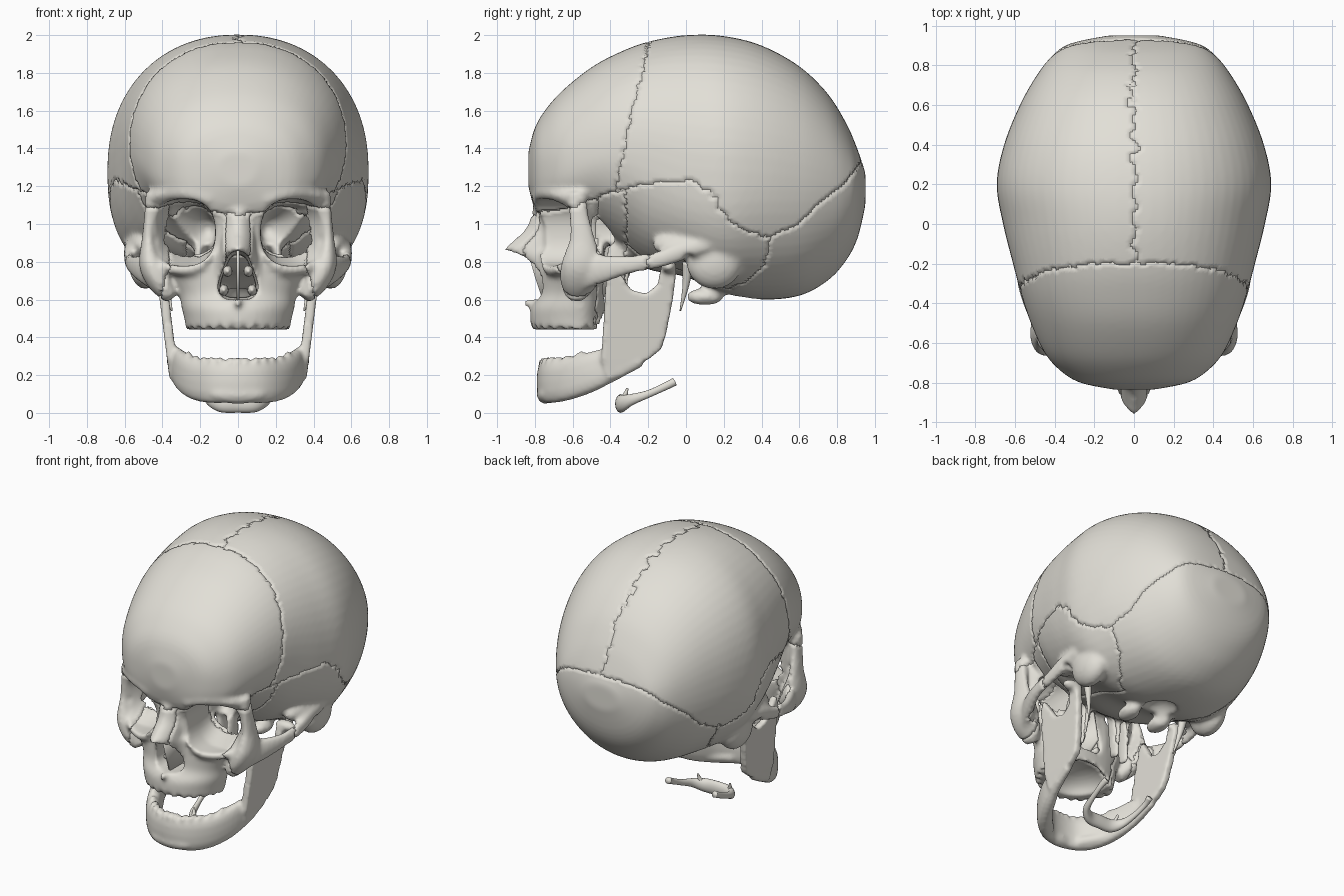
import bpy, bmesh, math
from mathutils import Vector, Matrix, noise

if "Cube" in bpy.data.objects:
    bpy.data.objects.remove(bpy.data.objects["Cube"])

BONE = bpy.data.materials.new("bone")
BONE.diffuse_color = (.76, .74, .68, 1)
BONE.use_nodes = True
BONE.node_tree.nodes["Principled BSDF"].inputs["Base Color"].default_value = BONE.diffuse_color


def spline(pts, n=5):
    """Catmull-Rom curve through tuples of any length."""
    out = []
    for i in range(len(pts) - 1):
        a, b, c, d = pts[max(i - 1, 0)], pts[i], pts[i + 1], pts[min(i + 2, len(pts) - 1)]
        for k in range(n):
            t = k / n
            out.append(tuple(q + .5 * t * (r - p + t * (2 * p - 5 * q + 4 * r - s + t * (3 * (q - r) + s - p)))
                             for p, q, r, s in zip(a, b, c, d)))
    return out + [tuple(pts[-1])]


def lerp(t, pts):
    if t <= pts[0][0]:
        return pts[0][1]
    for (a, u), (b, v) in zip(pts, pts[1:]):
        if t <= b:
            return u + (v - u) * (t - a) / (b - a)
    return pts[-1][1]


def mirror(pts, s):
    return [(p[0] * s, *p[1:]) for p in pts]


def oval(n, e_up=2.0, e_low=2.0):
    out = []
    for i in range(n):
        c, s = math.cos(2 * math.pi * i / n), math.sin(2 * math.pi * i / n)
        e = 2 / (e_up if s > 0 else e_low)
        out.append((math.copysign(abs(c) ** e, c), math.copysign(abs(s) ** e, s)))
    return out


def loft(bm, rings):
    vs = [[bm.verts.new(p) for p in r] for r in rings]
    n = len(vs[0])
    for a, b in zip(vs, vs[1:]):
        for i in range(n):
            bm.faces.new((a[i], a[(i + 1) % n], b[(i + 1) % n], b[i]))
    bm.faces.new(vs[0])
    bm.faces.new(vs[-1][::-1])


def tube(bm, path, up=(0, 0, 1), e=2.0, n=5):
    """Path points are (x, y, z, half width, half height)."""
    pts, rings = spline(path, n), []
    for i, p in enumerate(pts):
        t = (Vector(pts[min(i + 1, len(pts) - 1)][:3]) - Vector(pts[max(i - 1, 0)][:3])).normalized()
        side = t.cross(Vector(up)).normalized()
        top = side.cross(t)
        rings.append([Vector(p[:3]) + side * c * p[3] + top * s * p[4] for c, s in oval(16, e, e)])
    loft(bm, rings)


def ball(bm, c, r, seg=20):
    bmesh.ops.create_uvsphere(bm, u_segments=seg, v_segments=seg // 2, radius=1,
                              matrix=Matrix.Translation(c) @ Matrix.Diagonal((*r, 1)))


def link(me, name):
    me.shade_smooth()
    if not me.materials:
        me.materials.append(BONE)
    ob = bpy.data.objects.new(name, me)
    bpy.context.collection.objects.link(ob)
    return ob


def make(bm, name):
    bmesh.ops.recalc_face_normals(bm, faces=bm.faces[:])
    me = bpy.data.meshes.new(name)
    bm.to_mesh(me)
    bm.free()
    return link(me, name)


def fuse(ob, cutters, voxel, smooth):
    """Merge overlapping solids, cut the cavities, smooth; return the mesh."""
    def remesh():
        m = ob.modifiers.new("remesh", 'REMESH')
        m.mode, m.voxel_size, m.use_smooth_shade = 'VOXEL', voxel, True
    remesh()
    for c in cutters:
        m = ob.modifiers.new("cut", 'BOOLEAN')
        m.operation, m.solver, m.object = 'DIFFERENCE', 'EXACT', c
    if cutters:
        remesh()
    m = ob.modifiers.new("smooth", 'SMOOTH')
    m.factor, m.iterations = .5, smooth
    bpy.context.view_layer.update()
    dg = bpy.context.evaluated_depsgraph_get()
    me = bpy.data.meshes.new_from_object(ob.evaluated_get(dg))
    if len(me.polygons) == 0:
        me = ob.data.copy()
    for o in [ob, *cutters]:
        bpy.data.objects.remove(o)
    return me


# Braincase: y, bottom, widest height, top, half width, lower roundness
bm = bmesh.new()
sections = [(-.835, 1.2, 1.3, 1.38, .10, 2), (-.80, 1.08, 1.3, 1.51, .27, 2.6), (-.74, 1.02, 1.3, 1.61, .37, 2.6),
            (-.65, 1.0, 1.32, 1.71, .45, 2.4), (-.5, .95, 1.35, 1.83, .52, 2), (-.35, .85, 1.38, 1.91, .57, 2),
            (-.2, .76, 1.36, 1.965, .61, 2.3), (0, .72, 1.3, 2.0, .66, 2.6), (.2, .63, 1.28, 1.995, .692, 2.5),
            (.4, .6, 1.27, 1.945, .655, 2.2), (.6, .62, 1.25, 1.835, .575, 2.1), (.75, .70, 1.22, 1.69, .49, 2),
            (.85, .81, 1.2, 1.53, .41, 2), (.91, .93, 1.2, 1.39, .32, 2), (.95, 1.1, 1.18, 1.27, .13, 2)]
loft(bm, [[(w * c, y, zm + s * ((zt - zm) if s > 0 else (zm - zb))) for c, s in oval(64, 2.2, e)]
          for y, zb, zm, zt, w, e in spline(sections)])

# Upper jaw and nose blocks: z, front y, half width
jaw = [(.44, -.82, .275), (.5, -.825, .285), (.56, -.82, .30), (.63, -.78, .31), (.72, -.77, .35), (.8, -.765, .39),
       (.9, -.75, .42), (1.0, -.76, .435), (1.1, -.80, .44), (1.2, -.81, .40)]
loft(bm, [[(w * c, -.56 + s * (.13 if s > 0 else -.56 - f), z) for c, s in oval(40)] for z, f, w in spline(jaw)])
nose = [(.66, -.79, .17), (.74, -.81, .155), (.8, -.865, .13), (.86, -.96, .105), (.91, -.915, .10),
        (.98, -.845, .095), (1.08, -.81, .10)]
loft(bm, [[(w * c, -.70 + s * (.1 if s > 0 else -.70 - f), z) for c, s in oval(32, 2, 1.7)]
          for z, f, w in spline(nose)])
tube(bm, [(0, -.74, .6, .03, .025), (0, -.8, .59, .025, .025), (0, -.86, .575, .012, .015)])

for s in (1, -1):
    # Cheekbone, arch and orbital rims
    tube(bm, mirror([(.455, -.58, 1.17, .035, .05), (.468, -.565, 1.03, .03, .055), (.475, -.55, .92, .035, .07),
                     (.46, -.55, .79, .065, .11), (.41, -.57, .69, .065, .10), (.35, -.59, .61, .04, .05)], s),
         up=(0, 1, 0))
    tube(bm, mirror([(.43, -.56, .74, .05, .10), (.51, -.43, .765, .035, .075), (.56, -.3, .785, .027, .05),
                     (.575, -.15, .81, .027, .045), (.57, -.02, .855, .035, .05), (.56, .12, .89, .04, .04)], s))
    tube(bm, mirror([(.46, -.56, .80, .04, .04), (.34, -.66, .765, .04, .035), (.22, -.725, .77, .035, .035),
                     (.14, -.75, .86, .03, .035)], s))
    tube(bm, mirror([(.46, -.57, 1.12, .03, .035), (.41, -.65, 1.15, .035, .035), (.28, -.75, 1.17, .04, .035),
                     (.14, -.785, 1.13, .035, .035)], s))
    # Ear root, mastoid, condyle and pterygoid plates
    ball(bm, (.5 * s, .04, .89), (.085, .22, .08))
    ball(bm, (.49 * s, .15, .80), (.09, .15, .145))
    ball(bm, (.12 * s, .1, .615), (.06, .1, .045))
    for x, y in ((.22, -.35), (.13, -.33)):
        tube(bm, mirror([(x - .02, y, .92, .025, .07), (x, y - .02, .75, .02, .06), (x + .01, y - .03, .58, .018, .04)], s),
             up=(0, 1, 0))
skull = make(bm, "skull_solid")

# Cutters: orbits, nasal opening, palate, foramen, tooth sockets and ear holes
bm = bmesh.new()
for s in (1, -1):
    loft(bm, [[(s * (x + rx * c), y, z + rz * q) for c, q in oval(32, 2.4, 2.4)] for y, x, z, rx, rz in
              [(-1, .292, .955, .172, .178), (-.62, .287, .955, .167, .178), (-.48, .24, .96, .125, .135),
               (-.36, .17, .97, .05, .055), (-.33, .16, .97, .015, .015)]])
orbits = make(bm, "orbit_cutter")
bm = bmesh.new()
half = spline([(0, .86), (.045, .84), (.075, .77), (.1, .7), (.105, .65), (.07, .605), (0, .6)], 3)
pear = half + [(-x, z) for x, z in half[-2:0:-1]]
loft(bm, [[(x * k, y, .7 + (z - .7) * k) for x, z in pear] for y, k in ((-1.1, 1), (-.6, 1), (-.34, .75))])
nasal = make(bm, "nasal_cutter")
bm = bmesh.new()
ball(bm, (0, -.54, .42), (.19, .21, .125), 32)
ball(bm, (0, .24, .55), (.12, .15, .14), 32)
palate = make(bm, "palate_cutter")
bm = bmesh.new()
for i in range(14):
    a = math.radians(-97 + 194 * i / 13)
    ball(bm, (.252 * math.sin(a), -.56 - .25 * math.cos(a), .44), (.021, .021, .03), 12)
for s in (1, -1):
    ball(bm, (.585 * s, .015, .81), (.06, .03, .035), 16)
sockets = make(bm, "socket_cutter")
mesh = fuse(skull, [orbits, nasal, palate, sockets], .0135, 5)

# Split the skull into its bones along wandering sutures
CORONAL = [(1.15, -.38), (1.4, -.33), (1.75, -.25), (1.95, -.2)]
BROW = [(-.8, 1.05), (-.62, 1.08), (-.38, 1.17)]
SQUAMOUS = [(-.38, 1.17), (-.2, 1.21), (0, 1.23), (.12, 1.18), (.2, 1.04), (.3, .96), (.45, .93), (.6, 1.0),
            (.7, 1.1), (.85, 1.22), (.94, 1.34)]
MASTOID = [(.6, .1), (.7, .33), (.78, .42), (.93, .45)]


def bone(p):
    wob = noise.noise(p * 28) * .02
    x, y, z, ax = p.x, p.y + wob, p.z + wob, abs(p.x)
    side = "_left" if x + .06 * noise.noise(p * 16) > 0 else "_right"
    if y < lerp(z, CORONAL) and z > lerp(y, BROW):
        return "frontal_bone"
    if y < -.2 and ax > .49 and z < .93:
        return "cheekbone" + side
    if y < -.47:
        if ax > .36 + .3 * max(0, .78 - z):
            return "cheekbone" + side
        return "nasal_bones" if ax < .07 and z > .82 and y < -.74 else "upper_jaw"
    if y < -.32 and z < 1.17:
        return "sphenoid_bone"
    if z > lerp(y, SQUAMOUS):
        return "parietal_bone" + side
    if y > lerp(z, MASTOID) or ax < .28:
        return "occipital_bone"
    return "temporal_bone" + side


labels = [bone(f.center) for f in mesh.polygons]
touch = [set() for _ in mesh.vertices]
for f, lab in zip(mesh.polygons, labels):
    for v in f.vertices:
        touch[v].add(lab)
coords = [v.co - v.normal * (.009 if len(t) > 1 else 0) for v, t in zip(mesh.vertices, touch)]
for name in sorted(set(labels)):
    faces = [f.vertices[:] for f, lab in zip(mesh.polygons, labels) if lab == name]
    index = {v: i for i, v in enumerate(sorted({v for f in faces for v in f}))}
    me = bpy.data.meshes.new(name)
    me.from_pydata([coords[v] for v in index], [], [[index[v] for v in f] for f in faces])
    link(me, name)

# Lower jaw: curved body with socket ridges, ramus plates and condyles
bm = bmesh.new()
body = [(0, -.745, .165, .045, .11), (.12, -.72, .165, .045, .115), (.215, -.635, .175, .048, .11),
        (.285, -.51, .215, .048, .105), (.34, -.36, .275, .03, .085)]
tube(bm, mirror(body[:0:-1], -1) + body, e=2.6)
ball(bm, (0, -.745, .1), (.15, .045, .052))
arch = spline(body[:4], 10)
for k in (0, 4, 8, 12, 16, 21, 26):
    for s in (1, -1):
        ball(bm, (arch[k][0] * s, arch[k][1], arch[k][2] + arch[k][4] - .01), (.018, .04, .03), 12)
for s in (1, -1):
    # Flared lower border, ramus and condyle
    tube(bm, mirror([(.13, -.70, .10, .04, .04), (.25, -.57, .13, .04, .04), (.32, -.42, .19, .035, .04),
                     (.35, -.24, .28, .028, .035)], s))
ramus = [(-.41, .18), (-.45, .28), (-.44, .42), (-.43, .6), (-.42, .74), (-.39, .8), (-.35, .74), (-.29, .65),
         (-.21, .63), (-.15, .68), (-.13, .78), (-.09, .8), (-.05, .76), (-.07, .6), (-.105, .42), (-.13, .34),
         (-.19, .29), (-.33, .21)]
for s in (1, -1):
    loft(bm, [[(s * (.34 + .125 * (z - .2) + d), y, z) for y, z in ramus] for d in (-.025, .025)])
    ball(bm, (.435 * s, -.09, .775), (.075, .04, .035))
link(fuse(make(bm, "lower_solid"), [], .0125, 4), "lower_jaw")

# Nasal septum and scrolls
bm = bmesh.new()
plate = [(-.76, .6), (-.8, .72), (-.84, .86), (-.6, .9), (-.4, .88), (-.36, .66), (-.45, .6)]
loft(bm, [[(x, y, z) for y, z in plate] for x in (-.008, .008)])
make(bm, "nasal_septum")
bm = bmesh.new()
for s in (1, -1):
    for z, x in ((.65, .075), (.75, .055)):
        tube(bm, mirror([(x, -.71, z, .006, .006), (x, -.65, z, .025, .03), (x, -.45, z, .02, .02)], s))
make(bm, "nasal_scrolls")

# Styloid spikes
bm = bmesh.new()
for s in (1, -1):
    tube(bm, mirror([(.4, .01, .8, .03, .03), (.38, 0, .68, .018, .018), (.35, -.03, .54, .004, .004)], s), up=(0, 1, 0))
make(bm, "styloid_processes")

# Hyoid bone
bm = bmesh.new()
horn = [(0, -.345, .05, .028, .049), (.09, -.34, .05, .03, .046), (.15, -.29, .07, .022, .03),
        (.175, -.2, .10, .016, .02), (.185, -.11, .14, .016, .02), (.18, -.06, .165, .022, .022)]
tube(bm, mirror(horn[:0:-1], -1) + horn)
for s in (1, -1):
    tube(bm, mirror([(.11, -.33, .07, .02, .02), (.12, -.32, .1, .012, .012), (.125, -.31, .13, .006, .006)], s),
         up=(0, 1, 0))
make(bm, "hyoid_bone")
